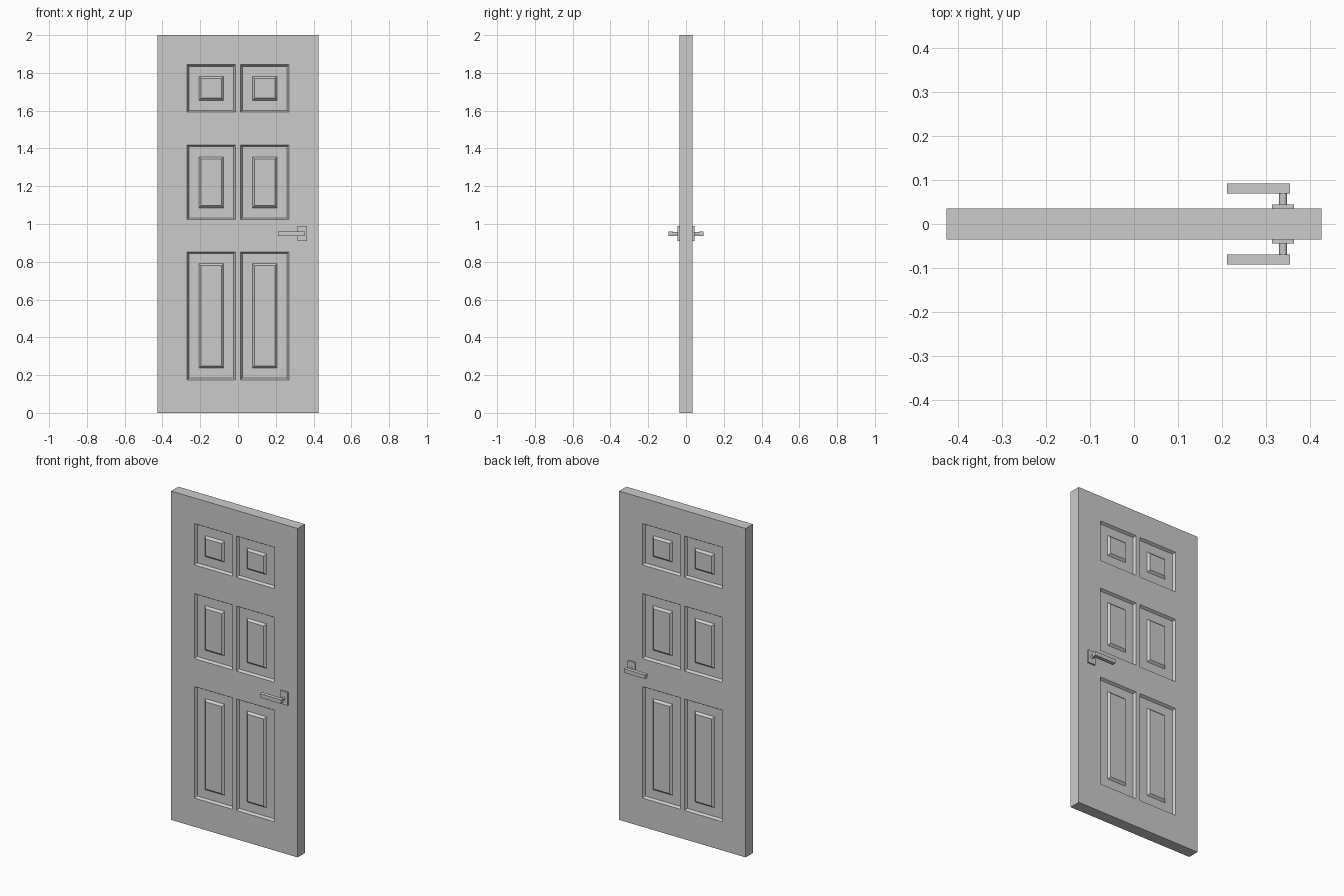
import bpy, bmesh
from mathutils import Matrix, Vector

if "Cube" in bpy.data.objects:
    bpy.data.objects.remove(bpy.data.objects["Cube"])

HALF_T = 0.035  # half door thickness


def finish(name, bm):
    bmesh.ops.recalc_face_normals(bm, faces=bm.faces[:])
    mesh = bpy.data.meshes.new(name)
    bm.to_mesh(mesh)
    bm.free()
    obj = bpy.data.objects.new(name, mesh)
    bpy.context.collection.objects.link(obj)
    return obj


def mirror_y(obj):
    mod = obj.modifiers.new("front_to_back", 'MIRROR')
    mod.use_axis = (False, True, False)
    mod.merge_threshold = 0.0005


def box(name, lo, hi):
    lo, hi = Vector(lo), Vector(hi)
    bm = bmesh.new()
    bmesh.ops.create_cube(bm, size=1, matrix=Matrix.Translation((lo + hi) / 2)
                          @ Matrix.Diagonal((*(hi - lo), 1)))
    obj = finish(name, bm)
    mirror_y(obj)
    return obj


# Door leaf: front grid of stiles, rails and panel cells, mirrored to the back
xs = [-0.426, -0.269, -0.014, 0.014, 0.269, 0.426]
zs = [0, 0.175, 0.853, 1.023, 1.418, 1.593, 1.844, 2.0]
bm = bmesh.new()
grid = [[bm.verts.new((x, -HALF_T, z)) for z in zs] for x in xs]
panels = []
for i in range(len(xs) - 1):
    for k in range(len(zs) - 1):
        f = bm.faces.new((grid[i][k], grid[i + 1][k], grid[i + 1][k + 1], grid[i][k + 1]))
        if i in (1, 3) and k in (1, 3, 5):
            panels.append(f)

# Door edges: rim pulled back to the middle plane
rim = [e for e in bm.edges if e.is_boundary]
for e in bmesh.ops.extrude_edge_only(bm, edges=rim)["geom"]:
    if isinstance(e, bmesh.types.BMVert):
        e.co.y = 0

# Panels: sloped recess, flat border, raised field with sloped sides
bm.normal_update()
for width, depth in ((0.009, -0.015), (0.053, 0), (0.012, 0.013)):
    bmesh.ops.inset_individual(bm, faces=panels, thickness=width, depth=depth,
                               use_even_offset=True)
    bm.normal_update()
mirror_y(finish("door_leaf", bm))

# Handle set on both faces: square plate, round spindle, straight lever
box("handle_plate", (0.314, -0.044, 0.909), (0.364, -0.034, 0.989))
box("handle_lever", (0.211, -0.092, 0.936), (0.354, -0.069, 0.960))

bm = bmesh.new()
bmesh.ops.create_cone(bm, cap_ends=True, segments=16, radius1=0.009, radius2=0.009, depth=0.03,
                      matrix=Matrix.Translation((0.339, -0.057, 0.948))
                      @ Matrix.Rotation(1.5707963, 4, 'X'))
spindle = finish("handle_spindle", bm)
mirror_y(spindle)
bpy.context.view_layer.objects.active = spindle
spindle.select_set(True)
bpy.ops.object.shade_smooth_by_angle()
